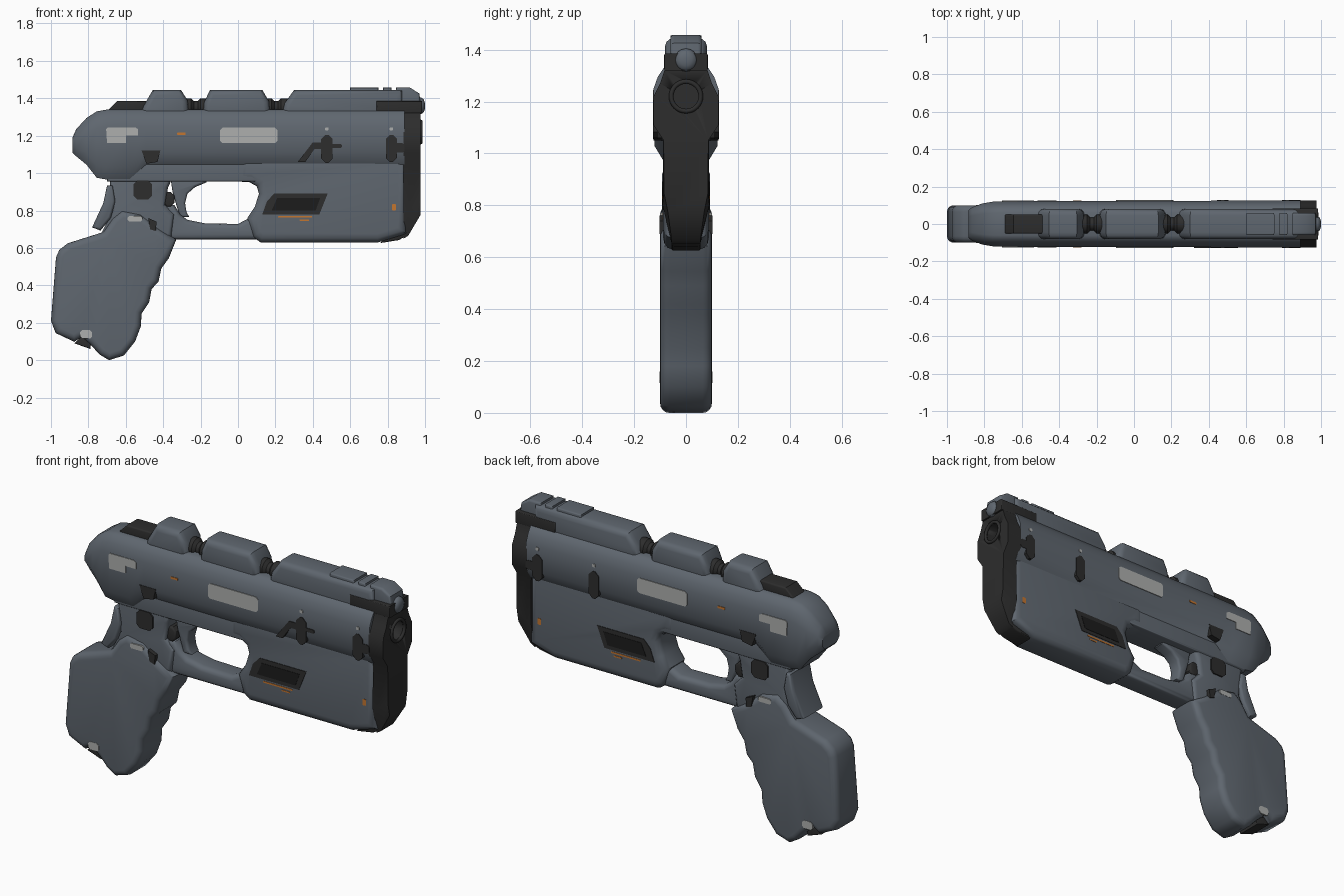
import bpy, bmesh, math
from mathutils import Vector


def material(name, rgb):
    m = bpy.data.materials.new(name)
    m.diffuse_color = (*rgb, 1)
    return m


GREY = material("slate grey", (0.115, 0.135, 0.16))
DARK = material("charcoal", (0.026, 0.026, 0.026))
BLACK = material("near black", (0.012, 0.012, 0.012))
LIGHT = material("light grey", (0.42, 0.43, 0.42))
ORANGE = material("orange", (0.55, 0.18, 0.03))


def finish(bm, name, mat, angle=35):
    bmesh.ops.recalc_face_normals(bm, faces=bm.faces)
    me = bpy.data.meshes.new(name)
    bm.to_mesh(me)
    bm.free()
    me.materials.append(mat)
    ob = bpy.data.objects.new(name, me)
    bpy.context.collection.objects.link(ob)
    bpy.ops.object.select_all(action='DESELECT')
    ob.select_set(True)
    bpy.context.view_layer.objects.active = ob
    bpy.ops.object.shade_smooth_by_angle(angle=math.radians(angle))
    return ob


def add_loft(bm, rings):
    vs = [[bm.verts.new(p) for p in r] for r in rings]
    n = len(vs[0])
    for a, b in zip(vs, vs[1:]):
        for i in range(n):
            bm.faces.new((a[i], a[(i + 1) % n], b[(i + 1) % n], b[i]))
    bm.faces.new(vs[0])
    bm.faces.new(vs[-1])


def loft(name, rings, mat, angle=35):
    bm = bmesh.new()
    add_loft(bm, rings)
    return finish(bm, name, mat, angle)


def offset(pts, d):
    """Move a closed outline inward by d."""
    n = len(pts)
    area = sum(pts[i - 1][0] * pts[i][1] - pts[i][0] * pts[i - 1][1] for i in range(n))
    s = 1 if area > 0 else -1
    out = []
    for i in range(n):
        p = Vector(pts[i])
        e1 = (p - Vector(pts[i - 1])).normalized()
        e2 = (Vector(pts[(i + 1) % n]) - p).normalized()
        n1, n2 = Vector((-e1.y, e1.x)) * s, Vector((-e2.y, e2.x)) * s
        out.append(p + (n1 + n2) * (d / max(0.5, 1 + n1.dot(n2))))
    return out


def pillow(name, pts, w, inset, depth, mat, segs=3, angle=35):
    """Side outline (x, z) extruded to y = +-w with rounded or chamfered rims."""
    half = []
    for k in range(segs + 1):
        t = math.pi / 2 * k / segs
        half.append((w - depth * (1 - math.cos(t)), inset * (1 - math.sin(t))))
    # rim runs from full outline (inner y) to inset outline (outer y)
    half = [(w - depth + depth * math.sin(math.pi / 2 * k / segs),
             inset * (1 - math.cos(math.pi / 2 * k / segs))) for k in range(segs + 1)]
    steps = [(-y, d) for y, d in reversed(half)] + half
    return loft(name, [[(p[0], y, p[1]) for p in offset(pts, d)] for y, d in steps], mat, angle)


def panel(name, pts, y0, y1, mat, sides=(-1, 1)):
    """Thin plate laid on the flanks, mirrored to both sides."""
    bm = bmesh.new()
    for s in sides:
        add_loft(bm, [[(x, s * y, z) for x, z in pts] for y in (y0, y1)])
    return finish(bm, name, mat)


def rect(x0, x1, z0, z1, c=0.012):
    return [(x0 + c, z0), (x1 - c, z0), (x1, z0 + c), (x1, z1 - c),
            (x1 - c, z1), (x0 + c, z1), (x0, z1 - c), (x0, z0 + c)]


def section(x, half):
    """Mirror a half section (y, z) into a full ring at x."""
    return [(x, y, z) for y, z in half] + [(x, -y, z) for y, z in reversed(half)]


def turned(name, profile, z, mat, n=24):
    """Round part along x from (x, radius) steps."""
    return loft(name, [[(x, r * math.cos(2 * math.pi * i / n), z + r * math.sin(2 * math.pi * i / n))
                        for i in range(n)] for x, r in profile], mat)


# Upper body, with rounded and deeper rear end
stations = [(-0.885, 1.19, 1.11, 0.075), (-0.865, 1.235, 1.09, 0.09), (-0.81, 1.295, 1.045, 0.11),
            (-0.755, 1.33, 0.975, 0.119), (-0.70, 1.34, 0.965, 0.121), (-0.58, 1.34, 0.965, 0.122),
            (-0.49, 1.34, 1.045, 0.123), (0.89, 1.34, 1.045, 0.125)]
rings = []
for x, zt, zb, w in stations:
    h = zt - zb
    c = min(0.09, h * 0.33)
    rings.append(section(x, [(w * 0.5, zt), (w * 0.68, zt - 0.1 * c), (w * 0.87, zt - 0.5 * c),
                             (w, zt - c), (w, zb + min(0.065, h * 0.3)), (w * 0.68, zb)]))
loft("upper_body", rings, GREY)

# Lower frame
pillow("frame_bridge", [(-0.70, 0.955), (0.2, 0.955), (0.2, 1.06), (-0.70, 1.06)], 0.085, 0.01, 0.01, GREY)
pillow("front_block", [(0.12, 0.63), (0.75, 0.63), (0.90, 0.675), (0.90, 1.10), (0.0, 1.10), (0.0, 0.955),
                       (0.06, 0.952), (0.10, 0.93), (0.112, 0.89), (0.09, 0.82), (0.05, 0.76), (0.08, 0.66)],
       0.088, 0.045, 0.035, GREY)
pillow("trigger_guard", [(-0.46, 0.645), (0.2, 0.645), (0.2, 0.75), (0.05, 0.755), (0.0, 0.728), (-0.18, 0.732),
                         (-0.27, 0.75), (-0.31, 0.78), (-0.34, 0.83), (-0.46, 0.83)], 0.065, 0.025, 0.03, GREY)
pillow("trigger", [(-0.36, 0.97), (-0.16, 0.97), (-0.17, 0.95), (-0.23, 0.925), (-0.27, 0.89), (-0.283, 0.84),
                   (-0.275, 0.79), (-0.26, 0.765), (-0.31, 0.765), (-0.33, 0.83), (-0.35, 0.90)],
       0.04, 0.012, 0.015, GREY)
pillow("trigger_pivot", rect(-0.40, -0.34, 0.82, 0.90, 0.02), 0.06, 0.01, 0.01, DARK)

# Grip, neck and back strap
pillow("grip_neck", [(-0.69, 1.0), (-0.67, 0.80), (-0.74, 0.66), (-0.36, 0.62), (-0.34, 0.78), (-0.39, 0.83),
                     (-0.375, 0.92), (-0.34, 1.0)], 0.08, 0.025, 0.025, GREY)
pillow("grip", [(-0.72, 0.685), (-0.91, 0.625), (-0.955, 0.59), (-0.973, 0.55), (-1.0, 0.21), (-0.975, 0.145),
                (-0.875, 0.098), (-0.835, 0.125), (-0.79, 0.085), (-0.74, 0.03), (-0.69, 0.0), (-0.61, 0.025),
                (-0.55, 0.10), (-0.52, 0.18), (-0.515, 0.25), (-0.475, 0.31), (-0.462, 0.38), (-0.425, 0.42),
                (-0.41, 0.49), (-0.37, 0.545), (-0.33, 0.645), (-0.42, 0.70), (-0.52, 0.78), (-0.62, 0.80),
                (-0.67, 0.76)], 0.1, 0.035, 0.035, GREY, 4, 50)
pillow("grip_back_strap", [(-0.70, 0.935), (-0.72, 0.84), (-0.78, 0.71), (-0.735, 0.693), (-0.68, 0.76),
                           (-0.655, 0.85), (-0.67, 0.935)], 0.092, 0.014, 0.02, GREY)
pillow("grip_base_latch", [(-0.875, 0.09), (-0.84, 0.125), (-0.785, 0.095), (-0.79, 0.06)], 0.07, 0.006, 0.006, DARK)

# Top blocks with dark joints between them
blocks = {
    "rear_top_block": [(-0.53, 1.30), (-0.505, 1.36), (-0.455, 1.445), (-0.305, 1.445), (-0.27, 1.39), (-0.26, 1.30)],
    "middle_top_block": [(-0.19, 1.30), (-0.18, 1.38), (-0.15, 1.445), (0.13, 1.445), (0.165, 1.385), (0.175, 1.30)],
    "front_top_block": [(0.23, 1.30), (0.25, 1.375), (0.30, 1.445), (0.88, 1.445), (0.88, 1.30)],
}
for name, pts in blocks.items():
    pillow(name, pts, 0.08, 0.03, 0.035, GREY)
pillow("top_cover", [(0.6, 1.42), (0.6, 1.457), (0.75, 1.457), (0.75, 1.42)], 0.06, 0.006, 0.01, GREY)
pillow("top_cover_rib", [(0.775, 1.42), (0.775, 1.457), (0.82, 1.457), (0.82, 1.42)], 0.06, 0.006, 0.01, GREY)
pillow("top_cover_nose", [(0.845, 1.34), (0.845, 1.457), (0.92, 1.457), (0.97, 1.425), (0.98, 1.34)],
       0.06, 0.012, 0.015, GREY)
for i, x in enumerate((-0.225, 0.205)):
    turned(f"top_joint_{i + 1}", [(x - 0.08, 0.05), (x - 0.025, 0.05), (x - 0.01, 0.035), (x + 0.01, 0.035),
                                  (x + 0.025, 0.05), (x + 0.08, 0.05)], 1.35, DARK)
pillow("rear_sight", [(-0.71, 1.32), (-0.645, 1.385), (-0.48, 1.385), (-0.48, 1.32)], 0.052, 0.008, 0.01, DARK)
pillow("front_sight_base", [(0.74, 1.32), (0.74, 1.385), (0.985, 1.385), (0.985, 1.32)], 0.084, 0.006, 0.006, DARK)
turned("guide_rod_tip", [(0.95, 0.045), (0.98, 0.044), (0.992, 0.035), (0.998, 0.022), (1.0, 0.008)], 1.36, GREY)

# Muzzle plate with bored hole
upper = [(0.08, 1.36), (0.083, 1.32), (0.10, 1.27), (0.125, 1.22), (0.126, 1.11), (0.086, 1.05)]
muzzle = loft("muzzle_plate", [section(0.885, upper + [(0.09, 0.80), (0.055, 0.65)]),
                               section(0.91, upper + [(0.09, 0.80), (0.055, 0.665)]),
                               section(0.975, upper + [(0.085, 0.85), (0.07, 0.775)])], DARK)
bore = turned("bore_cutter", [(0.90, 0.055), (1.05, 0.055)], 1.22, DARK, 32)
bore.hide_render = True
bore.hide_viewport = True
cut = muzzle.modifiers.new("bore", 'BOOLEAN')
cut.operation, cut.object = 'DIFFERENCE', bore
bpy.ops.mesh.primitive_torus_add(major_radius=0.057, minor_radius=0.009, major_segments=32, minor_segments=8,
                                 location=(0.978, 0, 1.22), rotation=(0, math.pi / 2, 0))
ring = bpy.context.object
ring.name = "muzzle_ring"
ring.data.materials.append(DARK)
bpy.ops.object.shade_smooth()
pillow("muzzle_chin", [(0.76, 0.626), (0.80, 0.665), (0.89, 0.70), (0.91, 0.67), (0.86, 0.642)],
       0.055, 0.006, 0.01, DARK)

# Side window in the front block
panel("window_frame", [(0.13, 0.78), (0.155, 0.85), (0.195, 0.892), (0.48, 0.892), (0.435, 0.78)], 0.08, 0.091, DARK)
panel("window_inset", [(0.18, 0.80), (0.21, 0.868), (0.44, 0.868), (0.415, 0.80)], 0.085, 0.093, BLACK)

# Dark catches and marks
panel("body_catch", [(-0.515, 1.12), (-0.415, 1.12), (-0.43, 1.06), (-0.49, 1.05)], 0.08, 0.125, DARK)
panel("neck_button", rect(-0.56, -0.46, 0.86, 0.96, 0.02), 0.07, 0.088, DARK)
panel("neck_pin", [(-0.48, 0.76), (-0.435, 0.74), (-0.44, 0.69), (-0.47, 0.70)], 0.07, 0.102, DARK)
panel("side_mark", rect(0.445, 0.505, 1.055, 1.205, 0.022), 0.11, 0.128, DARK)
panel("side_mark_arm", [(0.32, 1.06), (0.40, 1.165), (0.45, 1.165), (0.45, 1.13), (0.41, 1.13), (0.36, 1.06)],
      0.11, 0.128, DARK, (-1,))
panel("side_mark_tab", rect(0.49, 0.555, 1.135, 1.155, 0.005), 0.12, 0.128, DARK, (-1,))
panel("muzzle_mark", rect(0.79, 0.85, 1.06, 1.205, 0.022), 0.11, 0.128, DARK)
panel("muzzle_mark_tab", rect(0.84, 0.89, 1.11, 1.16, 0.01), 0.11, 0.1275, DARK)

# Light and orange painted plates
panel("long_light_plate", rect(-0.095, 0.21, 1.16, 1.243), 0.12, 0.1275, LIGHT)
panel("rear_light_plate", [(-0.70, 1.16), (-0.60, 1.16), (-0.60, 1.20), (-0.535, 1.20), (-0.535, 1.235),
                           (-0.55, 1.245), (-0.695, 1.245), (-0.705, 1.235)], 0.118, 0.125, LIGHT)
panel("grip_light_plate", rect(-0.59, -0.51, 0.742, 0.77, 0.008), 0.09, 0.101, LIGHT)
panel("base_light_plate", rect(-0.845, -0.78, 0.115, 0.16), 0.092, 0.1015, LIGHT)
for i, x in enumerate((0.475, 0.82)):
    panel(f"light_dot_{i + 1}", rect(x - 0.01, x + 0.01, 1.228, 1.245, 0.004), 0.12, 0.128, LIGHT)
panel("orange_body_mark", rect(-0.325, -0.28, 1.205, 1.217, 0.002), 0.118, 0.126, ORANGE)
panel("orange_line", rect(0.215, 0.395, 0.762, 0.771, 0.002), 0.082, 0.090, ORANGE)
panel("orange_line_mark", rect(0.33, 0.38, 0.745, 0.753, 0.002), 0.082, 0.090, ORANGE)
panel("orange_front_mark", rect(0.823, 0.845, 0.80, 0.835, 0.004), 0.082, 0.090, ORANGE)
